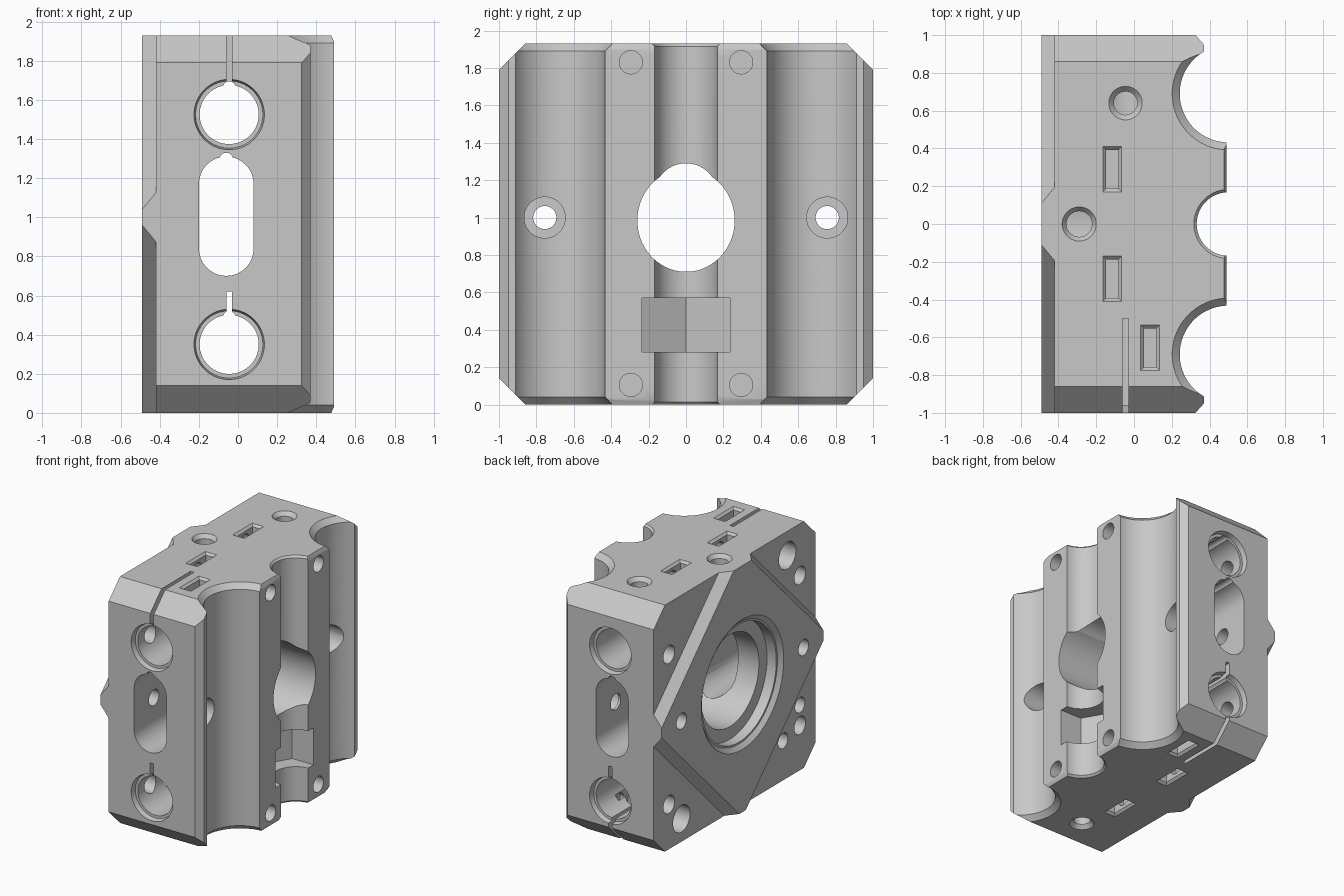
import bpy, bmesh, math

cube = bpy.data.objects.get("Cube")
if cube:
    bpy.data.objects.remove(cube)

TOP = 1.93          # block height
ROD_X = -0.045      # depth of the cross rods
ROD_Z = (0.35, 1.525)

grey = bpy.data.materials.new("plain grey")
grey.use_nodes = True
grey.diffuse_color = (0.58, 0.58, 0.58, 1)
grey.node_tree.nodes["Principled BSDF"].inputs["Base Color"].default_value = (0.58, 0.58, 0.58, 1)

cutters = bpy.data.collections.new("cutters")
bpy.context.scene.collection.children.link(cutters)


def skin(name, rings, collection=cutters):
    """Closed solid through a row of matching outlines."""
    bm = bmesh.new()
    loops = [[bm.verts.new(p) for p in ring] for ring in rings]
    bm.faces.new(loops[0])
    bm.faces.new(loops[-1])
    n = len(loops[0])
    for a, b in zip(loops, loops[1:]):
        for i in range(n):
            j = (i + 1) % n
            bm.faces.new((a[i], a[j], b[j], b[i]))
    bmesh.ops.recalc_face_normals(bm, faces=bm.faces[:])
    mesh = bpy.data.meshes.new(name)
    bm.to_mesh(mesh)
    bm.free()
    mesh.materials.append(grey)
    obj = bpy.data.objects.new(name, mesh)
    obj.hide_render = collection is cutters
    collection.objects.link(obj)
    return obj


def place(axis, u, v, t):
    """Point from two outline coordinates and a level along the axis."""
    return {"x": (t, u, v), "y": (u, t, v), "z": (u, v, t)}[axis]


def prism(name, axis, pts, t0, t1):
    skin(name, [[place(axis, u, v, t) for u, v in pts] for t in (t0, t1)])


def bore(axis, u, v, profile, seg=32):
    """Round cut along an axis; profile lists (level, radius)."""
    angles = [math.tau * (i + 0.5) / seg for i in range(seg)]
    skin("bore_cutter", [[place(axis, u + r * math.cos(a), v + r * math.sin(a), t)
                          for a in angles] for t, r in profile])


def slit(y0, y1, z0, z1):
    prism("slit_cutter", "z", [(-0.06, y0), (-0.03, y0), (-0.03, y1), (-0.06, y1)], z0, z1)


def nut_slot(x, y, z, s, depth):
    """Bevelled rectangular nut pocket; s points into the block."""
    sizes = ((-0.01, 0.06, 0.13), (0.017, 0.033, 0.103), (depth, 0.033, 0.103))
    skin("nut_slot_cutter", [[(x + i * w, y + j * h, z + s * d)
                              for i, j in ((-1, -1), (1, -1), (1, 1), (-1, 1))] for d, w, h in sizes])


def combine(operation, **operand):
    mod = block.modifiers.new("shape", "BOOLEAN")
    mod.operation = operation
    mod.solver = "EXACT"
    for key, value in operand.items():
        setattr(mod, key, value)
    bpy.context.view_layer.update()
    bpy.context.view_layer.objects.active = block
    bpy.ops.object.modifier_apply(modifier=mod.name)


def diamond(x, r):
    """Square on its corner, clipped to the block outline."""
    b, t = r - 1, r - (TOP - 1)
    return [(x, y, z) for y, z in ((-1, 1 - b), (-b, 0), (b, 0), (1, 1 - b),
                                   (1, 1 + b), (t, TOP), (-t, TOP), (-1, 1 + b))]


# Main block with chamfered ends
c = 0.14
outline = [(-1, c), (c - 1, 0), (1 - c, 0), (1, c),
           (1, TOP - c), (1 - c, TOP), (c - 1, TOP), (-1, TOP - c)]
scene_objects = bpy.context.scene.collection
block = skin("carriage_block", [[(x, y, z) for y, z in outline] for x in (-0.42, 0.49)], scene_objects)

# Raised motor plate with bevelled rim
plate = skin("motor_plate", [diamond(-0.42, 1.125), diamond(-0.49, 1.04)], scene_objects)
combine("UNION", object=plate)
bpy.data.objects.remove(plate)

# Hexagonal pocket in the middle lands
prism("hex_pocket_cutter", "z", [(0.17, 0), (0.305, 0.235), (0.6, 0.235),
                                 (0.6, -0.235), (0.305, -0.235)], 0.28, 0.57)

# Lower outer rails and their corner chamfers
for s in (-1, 1):
    prism("rail_cutter", "z", [(0.37, s * 0.68), (0.6, s * 0.68), (0.6, s * 1.1),
                               (0.29, s * 1.1), (0.29, s * 1.04), (0.37, s * 0.95)], -0.1, 2.1)

# Bevelled land ends
for z, s in ((0, 1), (TOP, -1)):
    prism("land_bevel_cutter", "y", [(0.47, z - s * 0.015), (0.6, z - s * 0.015),
                                     (0.6, z + s * 0.03), (0.49, z + s * 0.03)], -0.5, 0.5)

# Vertical bearing grooves with flared ends
for y, r, f in ((-0.69, 0.258, 0.04), (0.69, 0.258, 0.04), (0, 0.168, 0.015)):
    bore("z", 0.5, y, [(-0.01, r + f + 0.01), (f, r), (TOP - f, r), (TOP + 0.01, r + f + 0.01)], 72)

# Cross rod bores with flared mouths and relief keyways
for z in ROD_Z:
    bore("y", ROD_X, z, [(-1.01, 0.182), (-0.96, 0.172), (-0.96, 0.151),
                         (0.96, 0.151), (0.96, 0.172), (1.01, 0.182)], 48)
    bore("y", ROD_X, z + 0.137, [(-1.1, 0.033), (1.1, 0.033)], 20)
slit(-1.1, 1.1, 0.4, 0.62)
slit(-1.1, -0.5, 1.6, 2.1)
slit(0.5, 1.1, -0.1, 0.3)

# Long belt slot
slot = []
for i in range(34):
    a = math.pi * (i if i < 17 else i - 1) / 16
    slot.append((-0.06 + 0.14 * math.cos(a), (1.17 if i < 17 else 0.84) + 0.14 * math.sin(a)))
prism("belt_slot_cutter", "y", slot, -1.1, 1.1)
bore("y", -0.06, 1.295, [(-1.1, 0.035), (1.1, 0.035)], 20)

# Stepped motor opening, narrowing towards the middle groove
bore("x", 0, 1, [(-0.5, 0.52), (-0.46, 0.475), (-0.46, 0.46), (-0.38, 0.46),
                 (-0.38, 0.36), (0.07, 0.36)], 72)
opening = [(0.26 * math.cos(a), 0.985 + 0.275 * math.sin(a))
           for a in (math.tau * (i + 0.5) / 64 for i in range(64))]
prism("opening_cutter", "x", opening, 0, 0.6)
bore("x", 0, 1.12, [(0.01, 0.17), (0.61, 0.17)], 48)

# Motor screw holes, counterbored from the grooves
for y in (-0.755, 0.755):
    bore("x", y, 1, [(-0.6, 0.062), (0.1, 0.062), (0.1, 0.11), (0.6, 0.11)])

# Clamp screws in the lands
for y in (-0.295, 0.295):
    for z in (0.105, 1.83):
        bore("x", y, z, [(-0.2, 0.062), (0.6, 0.062)])

# Set screws and clamp screws on the motor side
for y in (-0.81, 0.81):
    for z in ROD_Z:
        bore("x", y, z, [(-0.5, 0.07), (-0.1, 0.07)])
for y, z in ((-0.81, 0.51), (-0.6, 0.31)):
    bore("x", y, z, [(-0.5, 0.06), (-0.15, 0.06)])
for y, z in ((0.655, 0.18), (-0.655, 1.74)):
    bore("x", y, z, [(-0.5, 0.105), (-0.2, 0.105), (-0.2, 0.055), (0.15, 0.055)])

# Nut pockets and round sockets on top and bottom
for z, s in ((TOP, 1), (0, -1)):
    for y in (-0.29, 0.29):
        nut_slot(-0.115, y, z, -s, 0.18)
    nut_slot(0.085, -s * 0.655, z, -s, 0.27)
    bore("z", ROD_X, s * 0.64, [(z + s * 0.01, 0.098), (z - s * 0.03, 0.062), (z - s * 0.35, 0.062)])
bore("z", -0.29, 0, [(TOP + 0.01, 0.098), (TOP - 0.03, 0.068), (TOP - 0.65, 0.068)])

# Cut everything in one pass, then drop the cutters
combine("DIFFERENCE", operand_type="COLLECTION", collection=cutters)
for tool in list(cutters.objects):
    bpy.data.objects.remove(tool)
bpy.data.collections.remove(cutters)

# Smooth bores, crisp edges
block.select_set(True)
bpy.context.view_layer.objects.active = block
bpy.ops.object.shade_smooth_by_angle(angle=math.radians(25))
